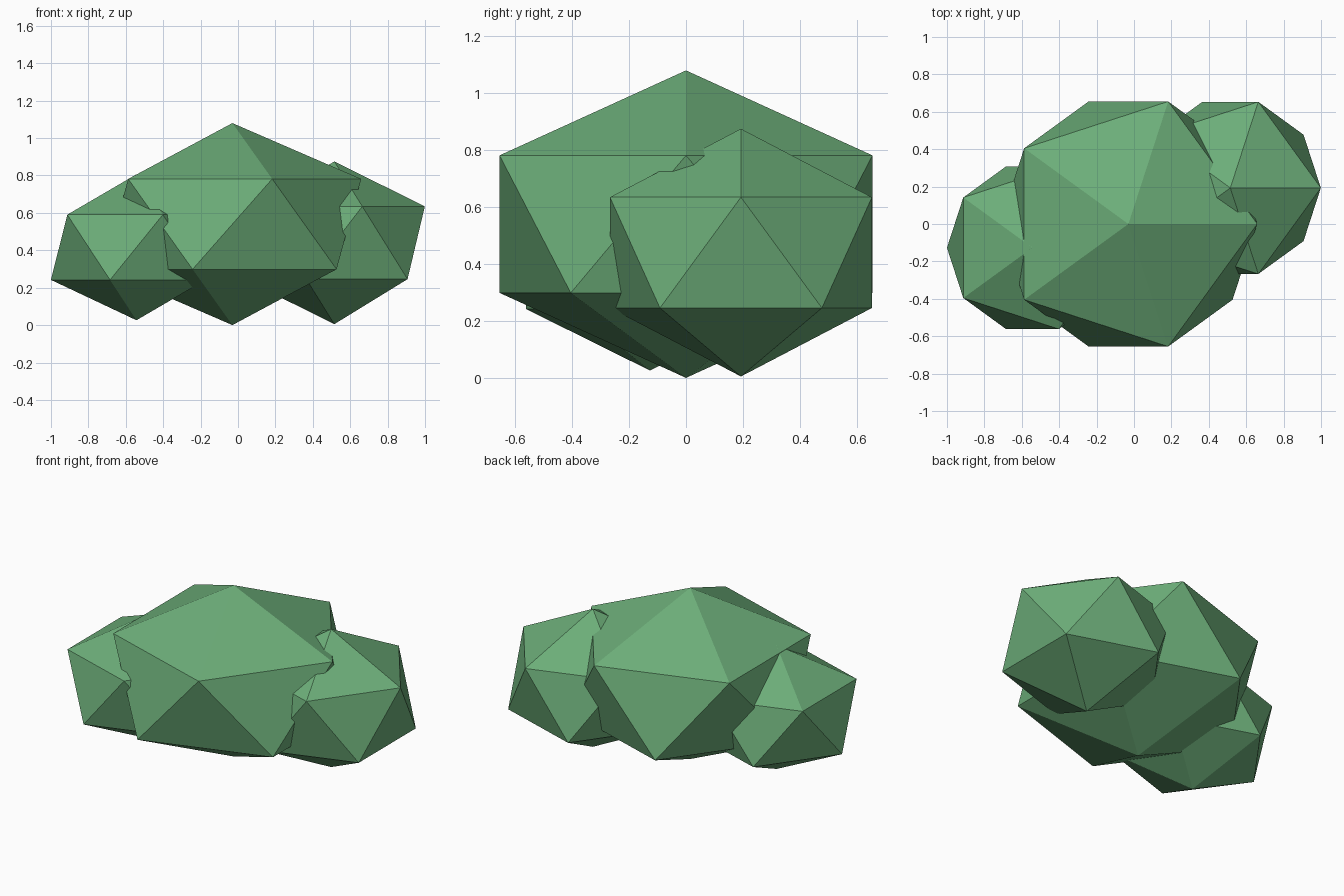
import bpy

if "Cube" in bpy.data.objects:
    bpy.data.objects.remove(bpy.data.objects["Cube"])


def clump(name, loc, radius, half_height):
    """Faceted foliage clump: a squashed icosahedron."""
    bpy.ops.mesh.primitive_ico_sphere_add(subdivisions=1, radius=1, location=loc)
    ob = bpy.context.object
    ob.name = name
    ob.scale = (radius, radius, half_height)
    bpy.ops.object.transform_apply(location=False, rotation=False, scale=True)
    return ob


# Foliage colour
green = bpy.data.materials.new("leaf_green")
green.diffuse_color = (0.15, 0.42, 0.19, 1)
green.use_nodes = True
green.node_tree.nodes["Principled BSDF"].inputs["Base Color"].default_value = green.diffuse_color

# Large middle clump with a smaller one on each side
bush = clump("bush", (-0.03, 0, 0.54), 0.77, 0.54)
sides = [
    clump("right_clump", (0.515, 0.193, 0.44), 0.541, 0.435),
    clump("left_clump", (-0.543, -0.127, 0.416), 0.511, 0.39),
]
bush.data.materials.append(green)

# Merge the clumps into one shell
for side in sides:
    side.data.materials.append(green)
    mod = bush.modifiers.new("join_" + side.name, 'BOOLEAN')
    mod.operation = 'UNION'
    mod.solver = 'EXACT'
    mod.object = side
    bpy.context.view_layer.objects.active = bush
    bpy.ops.object.modifier_apply(modifier=mod.name)
    bpy.data.objects.remove(side)
